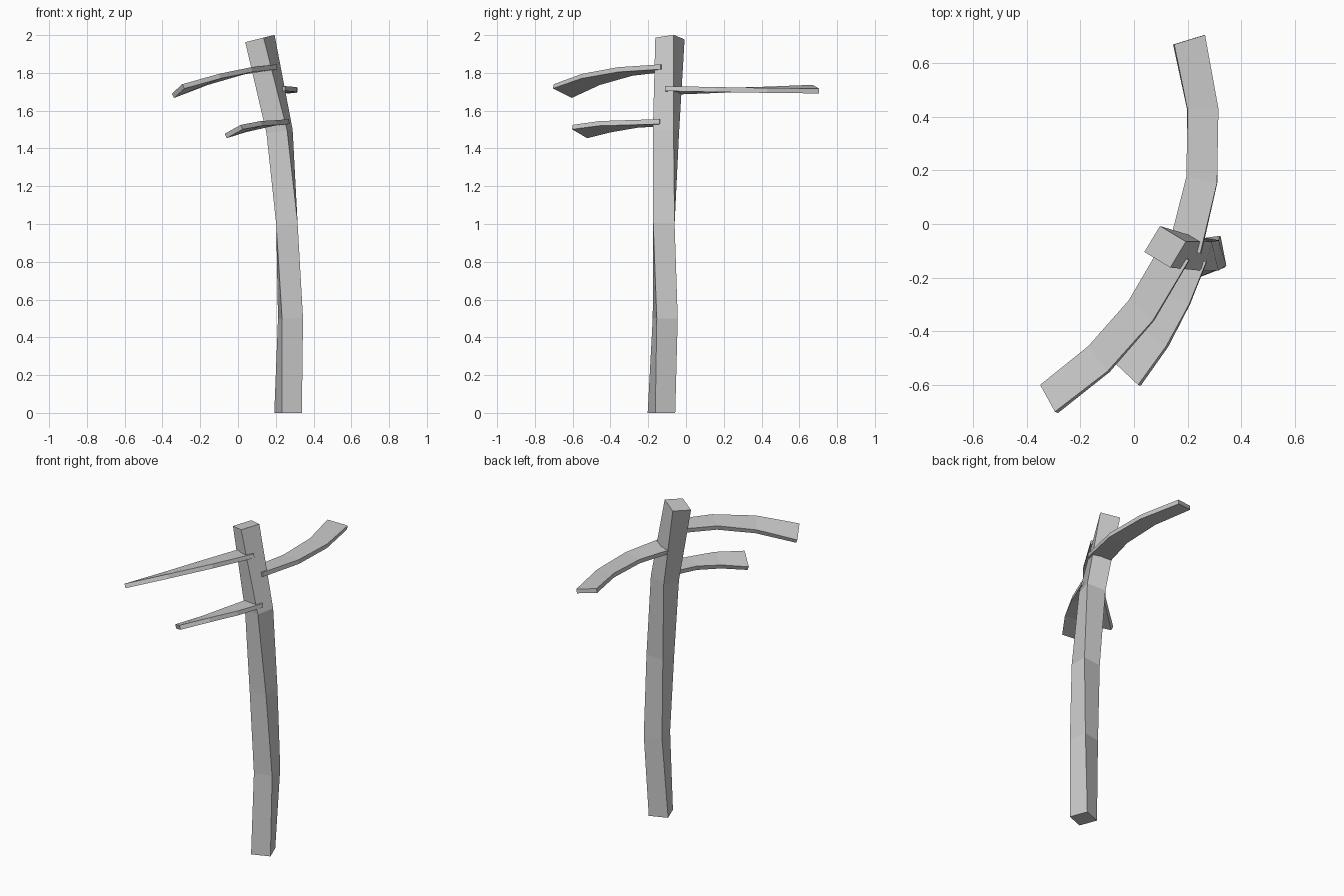
import bpy
import bmesh
import math
from mathutils import Vector

if "Cube" in bpy.data.objects:
    bpy.data.objects.remove(bpy.data.objects["Cube"])


def loft(name, rings):
    """Skin four-cornered rings into a capped, flat-shaded beam."""
    bm = bmesh.new()
    loops = [[bm.verts.new(p) for p in ring] for ring in rings]
    for a, b in zip(loops, loops[1:]):
        for i in range(4):
            j = (i + 1) % 4
            bm.faces.new((a[i], a[j], b[j], b[i]))
    bm.faces.new(loops[0])
    bm.faces.new(loops[-1])
    bmesh.ops.recalc_face_normals(bm, faces=bm.faces)
    mesh = bpy.data.meshes.new(name)
    bm.to_mesh(mesh)
    bm.free()
    obj = bpy.data.objects.new(name, mesh)
    bpy.context.collection.objects.link(obj)
    return obj


def trunk_ring(cx, cy, cz, angle, slope, half=0.0565):
    """Square section turned about z and tilted along x."""
    ring = []
    for sx, sy in ((-1, -1), (1, -1), (1, 1), (-1, 1)):
        a = math.radians(angle)
        dx = half * (sx * math.cos(a) - sy * math.sin(a))
        dy = half * (sx * math.sin(a) + sy * math.cos(a))
        ring.append((cx + dx, cy + dy, cz + slope * dx))
    return ring


def branch(name, edges, thickness=0.026):
    """Thin plank from pairs of upper left and right edge points."""
    pts = [(Vector(l), Vector(r)) for l, r in edges]
    mids = [(l + r) / 2 for l, r in pts]
    rings = []
    for i, (l, r) in enumerate(pts):
        along = mids[min(i + 1, len(mids) - 1)] - mids[max(i - 1, 0)]
        down = along.cross(r - l).normalized() * thickness
        if down.z > 0:
            down = -down
        rings.append((l, r, r + down, l + down))
    return loft(name, rings)


# Twisting, leaning trunk: centre, turn angle, tilt
loft("trunk", [trunk_ring(*r) for r in (
    (0.265, -0.130, 0.00, 21, 0.00),
    (0.278, -0.110, 0.50, 11, 0.00),
    (0.259, -0.117, 1.00, 0, 0.08),
    (0.220, -0.106, 1.49, -15, 0.15),
    (0.116, -0.085, 1.982, -31, 0.25))])

# Upper front branch
branch("upper_front_branch", (
    ((0.10, -0.08, 1.835), (0.205, -0.135, 1.845)),
    ((-0.02, -0.285, 1.81), (0.07, -0.36, 1.83)),
    ((-0.17, -0.455, 1.76), (-0.10, -0.55, 1.795)),
    ((-0.35, -0.60, 1.69), (-0.295, -0.70, 1.74))))

# Lower front branch
branch("lower_front_branch", (
    ((0.16, -0.11, 1.545), (0.27, -0.14, 1.555)),
    ((0.105, -0.26, 1.535), (0.205, -0.30, 1.55)),
    ((0.03, -0.395, 1.51), (0.12, -0.455, 1.545)),
    ((-0.07, -0.52, 1.478), (0.015, -0.60, 1.525))))

# Rear branch
branch("rear_branch", (
    ((0.13, -0.08, 1.71), (0.247, -0.11, 1.73)),
    ((0.195, 0.175, 1.72), (0.31, 0.155, 1.725)),
    ((0.20, 0.425, 1.727), (0.315, 0.43, 1.72)),
    ((0.15, 0.67, 1.737), (0.265, 0.705, 1.717))))
